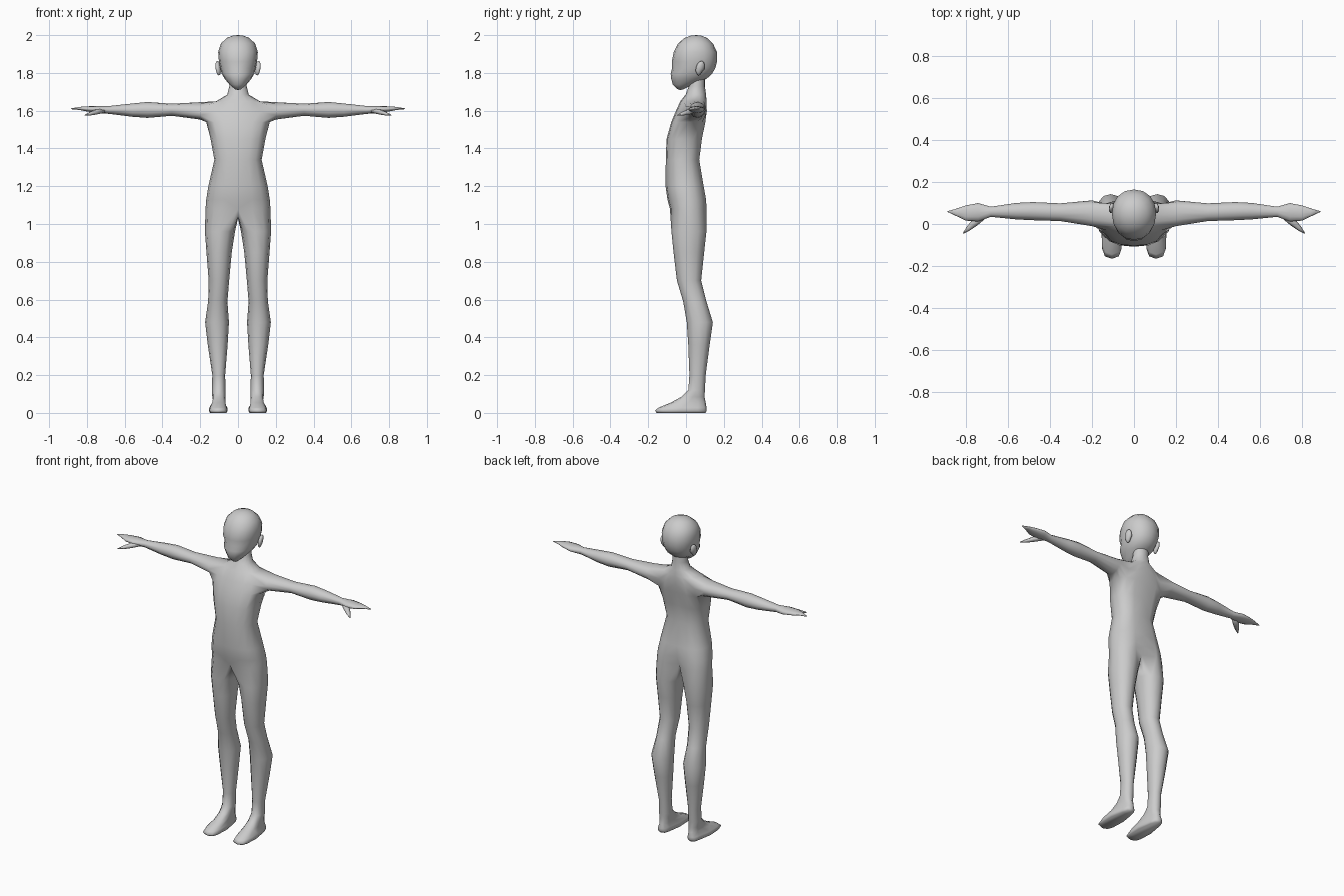
import bpy, bmesh, math
from mathutils import Vector, Matrix

skin = bpy.data.materials.new("plain grey")
skin.diffuse_color = (0.6, 0.6, 0.6, 1)


def spow(v, p):
    return math.copysign(abs(v) ** p, v)


def half_ring(bm, z, hw, yf, yb, p=0.9, dip=0.0):
    """Nine points from front midline round the side to back midline."""
    pts = []
    for j in range(9):
        a = math.radians(-90 + 22.5 * j)
        x = hw * spow(math.cos(a), p) if 0 < j < 8 else 0.0
        y = (yf + yb) / 2 + (yb - yf) / 2 * spow(math.sin(a), p)
        if j == 8:
            y -= dip
        pts.append(bm.verts.new((x, y, z)))
    return pts


def bridge(bm, r0, r1, closed=True):
    n = len(r0)
    for i in range(n if closed else n - 1):
        k = (i + 1) % n
        bm.faces.new((r0[i], r0[k], r1[k], r1[i]))


def finish(bm, name, mirror=True):
    if mirror:
        bmesh.ops.mirror(bm, geom=bm.verts[:] + bm.edges[:] + bm.faces[:],
                         matrix=Matrix(), merge_dist=0.0005, axis='X')
        bmesh.ops.remove_doubles(bm, verts=bm.verts[:], dist=0.0003)
    bmesh.ops.recalc_face_normals(bm, faces=bm.faces[:])
    me = bpy.data.meshes.new(name)
    bm.to_mesh(me)
    bm.free()
    me.materials.append(skin)
    for f in me.polygons:
        f.use_smooth = True
    ob = bpy.data.objects.new(name, me)
    bpy.context.collection.objects.link(ob)
    return ob


# ---- Body: torso, legs and arms as one mirrored skin ----
bm = bmesh.new()
torso = [  # z, half width, front y, back y, squareness, back groove
    (1.08, 0.172, -0.085, 0.115, 0.85, 0.045),
    (1.13, 0.168, -0.098, 0.113, 0.85, 0.025),
    (1.20, 0.157, -0.108, 0.100, 0.85, 0.008),
    (1.34, 0.125, -0.107, 0.076, 0.85, 0.008),
    (1.45, 0.145, -0.103, 0.090, 0.8, 0.012),
    (1.54, 0.168, -0.078, 0.108, 0.8, 0.012),
    (1.595, 0.160, -0.055, 0.115, 0.85, 0.010),
    (1.65, 0.115, -0.030, 0.113, 0.9, 0.004),
    (1.685, 0.057, -0.002, 0.106, 1.0, 0),
    (1.73, 0.046, 0.015, 0.100, 1.0, 0),
    (1.80, 0.046, 0.030, 0.100, 1.0, 0),
]
rows = [half_ring(bm, *t) for t in torso]
SHOULDER = 5
for i in range(len(rows) - 1):
    for j in range(8):
        if i in (SHOULDER, SHOULDER + 1) and 2 <= j < 6:
            continue  # arm opening
        bm.faces.new((rows[i][j], rows[i][j + 1], rows[i + 1][j + 1], rows[i + 1][j]))

# Leg and foot
crotch = [bm.verts.new((0, y, z)) for y, z in ((0.045, 1.045), (0.0, 1.03), (-0.05, 1.04))]
prev = rows[0] + crotch
legs = [  # z, inner x, outer x, front y, back y, squareness
    (0.96, 0.016, 0.175, -0.077, 0.108, 0.9),
    (0.85, 0.033, 0.167, -0.066, 0.096, 0.95),
    (0.70, 0.047, 0.155, -0.048, 0.080, 0.95),
    (0.59, 0.056, 0.158, -0.015, 0.108, 0.95),
    (0.48, 0.048, 0.174, 0.004, 0.142, 0.95),
    (0.36, 0.055, 0.160, 0.012, 0.125, 0.95),
    (0.20, 0.068, 0.136, 0.018, 0.104, 0.95),
    (0.12, 0.066, 0.138, 0.012, 0.100, 0.95),
    (0.085, 0.066, 0.136, -0.025, 0.098, 0.9),
    (0.055, 0.062, 0.140, -0.080, 0.104, 0.8),
    (0.028, 0.057, 0.152, -0.145, 0.109, 0.65),
    (0.012, 0.055, 0.155, -0.165, 0.109, 0.6),
    (0.0, 0.060, 0.148, -0.155, 0.103, 0.6),
]
for z, x0, x1, yf, yb, p in legs:
    ring = []
    for j in range(12):
        a = math.radians(-120 + 30 * j)
        x = (x0 + x1) / 2 + (x1 - x0) / 2 * spow(math.cos(a), p)
        y = (yf + yb) / 2 + (yb - yf) / 2 * spow(math.sin(a), p)
        if z < 0.06 and y > 0:   # narrower heel
            x = 0.1 + (x - 0.1) * 0.75
        ring.append(bm.verts.new((x, y, z)))
    bridge(bm, prev, ring)
    prev = ring
bm.faces.new(prev)

# Arm and hand
lo, mid, hi = rows[SHOULDER:SHOULDER + 3]
prev = lo[2:7] + [mid[6]] + hi[6:1:-1] + [mid[2]]
arms = [  # x, front y, back y, bottom z, top z
    (0.20, -0.010, 0.112, 1.553, 1.645),
    (0.35, 0.014, 0.098, 1.573, 1.637),
    (0.48, 0.018, 0.104, 1.562, 1.646),
    (0.56, 0.022, 0.100, 1.568, 1.638),
    (0.68, 0.034, 0.082, 1.583, 1.625),
    (0.74, 0.012, 0.099, 1.588, 1.625),
    (0.80, 0.016, 0.088, 1.596, 1.623),
    (0.84, 0.036, 0.074, 1.604, 1.620),
    (0.885, 0.057, 0.061, 1.608, 1.612),
]
for x, yf, yb, z0, z1 in arms:
    ring = []
    for i in range(12):
        a = math.radians(-90 + (i - 2) * 30)
        ring.append(bm.verts.new((x, (yf + yb) / 2 + (yb - yf) / 2 * math.cos(a),
                                  (z0 + z1) / 2 + (z1 - z0) / 2 * math.sin(a))))
    bridge(bm, prev, ring)
    prev = ring
bm.faces.new(prev)
finish(bm, "body")

# ---- Thumbs: tapered six-sided lofts ----
bm = bmesh.new()
prev = None
for c, r in (((0.70, 0.052, 1.604), 0.017), ((0.755, 0.008, 1.592), 0.018),
             ((0.785, -0.020, 1.583), 0.012), ((0.812, -0.045, 1.576), 0.002)):
    side, up = Vector((0.6, 0.8, 0)), Vector((0, 0, 0.8))
    ring = [bm.verts.new(Vector(c) + r * (side * math.cos(k * math.pi / 3)
                                          + up * math.sin(k * math.pi / 3))) for k in range(6)]
    if prev:
        bridge(bm, prev, ring)
    else:
        bm.faces.new(ring)
    prev = ring
bm.faces.new(prev)
finish(bm, "thumbs")

# ---- Head: stacked half rings from chin to crown ----
bm = bmesh.new()
head = [  # z, half width, front y, back y, squareness
    (1.712, 0.014, -0.042, -0.015, 1.0),
    (1.738, 0.045, -0.070, 0.035, 1.0),
    (1.768, 0.070, -0.078, 0.108, 0.95),
    (1.795, 0.086, -0.081, 0.138, 0.9),
    (1.825, 0.094, -0.074, 0.155, 0.9),
    (1.86, 0.101, -0.075, 0.164, 0.9),
    (1.91, 0.105, -0.065, 0.164, 0.92),
    (1.955, 0.091, -0.043, 0.143, 0.95),
    (1.985, 0.060, -0.008, 0.112, 1.0),
    (1.997, 0.028, 0.025, 0.082, 1.0),
]
rows = [half_ring(bm, *t) for t in head]
for a, b in zip(rows, rows[1:]):
    bridge(bm, a, b, closed=False)
for j, push in ((1, 0.006), (2, 0.010)):   # shallow eye sockets
    rows[4][j].co.y += push
for ring, z in ((rows[0], 1.710), (rows[-1], 2.0)):
    tip = bm.verts.new((0, (ring[0].co.y + ring[8].co.y) / 2, z))
    for j in range(8):
        bm.faces.new((ring[j], ring[j + 1], tip))
finish(bm, "head")

# ---- Ears: flattened tilted shells ----
bm = bmesh.new()
m = (Matrix.Translation((0.105, 0.075, 1.825)) @ Matrix.Rotation(math.radians(18), 4, 'Z')
     @ Matrix.Rotation(math.radians(-12), 4, 'X') @ Matrix.Rotation(math.radians(10), 4, 'Y')
     @ Matrix.Diagonal((0.014, 0.024, 0.040, 1)))
bmesh.ops.create_uvsphere(bm, u_segments=8, v_segments=6, radius=1, matrix=m)
for v in bm.verts:
    if v.co.z < 1.81:      # pinch toward the lobe
        v.co.y += (0.065 - v.co.y) * 0.3
finish(bm, "ears")
